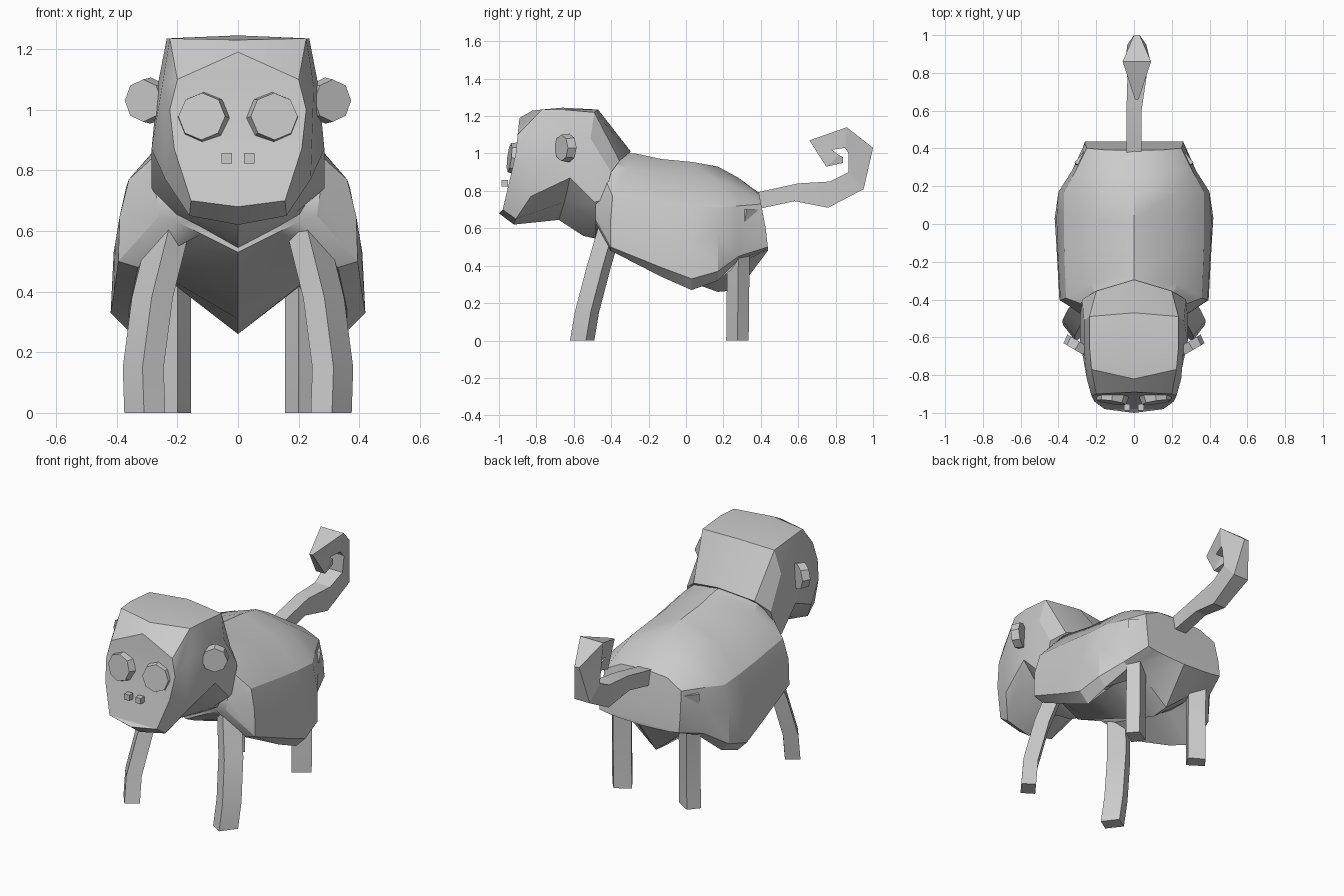
import bpy
import bmesh
import math
from mathutils import Vector

default_cube = bpy.data.objects.get("Cube")
if default_cube:
    bpy.data.objects.remove(default_cube, do_unlink=True)

# Single flat grey for the whole animal
grey = bpy.data.materials.new("plain grey")
grey.use_nodes = True
colour = (.6, .6, .6, 1)
grey.diffuse_color = colour
grey.node_tree.nodes["Principled BSDF"].inputs["Base Color"].default_value = colour


def finish(name, bm, smooth_angle=30):
    """Turn a bmesh into a shaded, coloured object."""
    bmesh.ops.recalc_face_normals(bm, faces=bm.faces)
    mesh = bpy.data.meshes.new(name)
    bm.to_mesh(mesh)
    bm.free()
    mesh.materials.append(grey)
    obj = bpy.data.objects.new(name, mesh)
    bpy.context.collection.objects.link(obj)
    bpy.ops.object.select_all(action='DESELECT')
    obj.select_set(True)
    bpy.context.view_layer.objects.active = obj
    bpy.ops.object.shade_smooth_by_angle(angle=math.radians(smooth_angle))
    return obj


def loft(name, rings, smooth_angle=30):
    """Skin closed rings that all have the same point count, and cap the ends."""
    bm = bmesh.new()
    loops = [[bm.verts.new(point) for point in ring] for ring in rings]
    count = len(loops[0])
    for lower, upper in zip(loops, loops[1:]):
        for i in range(count):
            j = (i + 1) % count
            bm.faces.new((lower[i], lower[j], upper[j], upper[i]))
    # Caps are built as strips running across the ring
    for loop in (loops[0], loops[-1]):
        for i in range(count // 2):
            strip = [loop[i], loop[i + 1], loop[-i - 1], loop[-i]]
            bm.faces.new(list(dict.fromkeys(strip)))
    return finish(name, bm, smooth_angle)


def mirrored_ring(half):
    """Complete a half ring that starts and ends on the centre plane."""
    other = [(-x, y, z) for x, y, z in reversed(half[1:-1])]
    return list(half) + other


def disc(name, centre, axis, radius, top_radius, depth):
    """Eight-sided plate facing along an axis."""
    bm = bmesh.new()
    bmesh.ops.create_cone(bm, cap_ends=True, segments=8, radius1=radius,
                          radius2=top_radius, depth=depth)
    bmesh.ops.rotate(bm, verts=bm.verts,
                     matrix=Vector(axis).to_track_quat('Z', 'Y').to_matrix())
    bmesh.ops.translate(bm, verts=bm.verts, vec=centre)
    return finish(name, bm, 20)


# Body: cross-sections from neck to rump, each with a position and a lean
body_sections = [
    (-.36, -.5, [(0, 1), (.2, .95), (.26, .86), (.27, .72),
                 (.26, .65), (.2, .63), (.12, .59), (0, .53)]),
    (-.27, -.53, [(0, 1), (.23, .92), (.36, .77), (.39, .65),
                  (.395, .5), (.33, .48), (.2, .55), (0, .49)]),
    (-.13, 0, [(0, .97), (.22, .89), (.37, .74), (.405, .56),
               (.41, .39), (.36, .34), (.23, .48), (0, .38)]),
    (.03, 0, [(0, .955), (.22, .875), (.37, .72), (.41, .53),
              (.42, .33), (.36, .27), (.24, .45), (0, .31)]),
    (.17, 0, [(0, .93), (.23, .85), (.37, .71), (.4, .56),
              (.4, .37), (.35, .32), (.22, .43), (0, .26)]),
    (.28, 0, [(0, .87), (.22, .82), (.31, .72), (.33, .6),
              (.31, .45), (.27, .43), (.17, .41), (0, .27)]),
    (.39, .19, [(0, .79), (.15, .78), (.25, .73), (.26, .6),
                (.26, .5), (.2, .49), (.13, .485), (0, .48)]),
]
body_rings = []
for y, lean, points in body_sections:
    top = points[0][1]
    half = [(x, y + lean * min(top - z, .25), z) for x, z in points]
    body_rings.append(mirrored_ring(half))
loft("body", body_rings)

# Head: half rings from the nape to the flat face, hollow under the cheeks
head_halves = [
    [(0, -.295, 1.01), (.2, -.355, .96), (.275, -.4, .9),
     (.28, -.44, .75), (.22, -.44, .65), (0, -.42, .53)],
    [(0, -.47, 1.235), (.235, -.49, 1.22), (.265, -.51, 1.08),
     (.285, -.49, .74), (.19, -.52, .66), (0, -.55, .56)],
    [(0, -.66, 1.245), (.235, -.66, 1.235), (.265, -.64, 1.08),
     (.285, -.62, .87), (.14, -.65, .74), (0, -.68, .645)],
    [(0, -.82, 1.23), (.225, -.77, 1.235), (.25, -.82, 1.08),
     (.24, -.83, .77), (.16, -.91, .65), (0, -.92, .62)],
    [(0, -.89, 1.19), (.2, -.9, 1.1), (.225, -.91, 1),
     (.21, -.94, .87), (.155, -.98, .7), (0, -1, .68)],
]
loft("head", [mirrored_ring(half) for half in head_halves])

# Tail: outer and inner edge of the curl in side view, with half widths
tail_steps = [
    ((.37, .7), (.37, .79), .04, .04),
    ((.58, .745), (.6, .84), .035, .04),
    ((.76, .71), (.77, .85), .04, .05),
    ((.95, .81), (.87, .9), .05, .06),
    ((1, 1.03), (.87, 1), .015, .07),
    ((.86, 1.14), (.85, 1.03), .075, .06),
    ((.66, 1.07), (.78, 1.02), .01, .04),
    ((.75, .93), (.82, .99), .03, .03),
    ((.84, .95), (.84, .98), .02, .02),
]
tail_rings = []
for outer, inner, outer_half, inner_half in tail_steps:
    # The curl sits slightly to the left
    drift = .015 if outer[0] > .65 else 0
    tail_rings.append([(drift - outer_half, *outer), (drift + outer_half, *outer),
                       (drift + inner_half, *inner), (drift - inner_half, *inner)])
loft("tail", tail_rings, 20)

# Legs: a skewed four-sided section carried along a short path
legs = {
    "front_leg": ([(.005, -.065), (.07, .02), (0, .065), (-.065, -.02)],
                  [(.305, -.555, 0), (.31, -.53, .15),
                   (.28, -.47, .38), (.22, -.4, .62)]),
    "back_leg": ([(-.02, -.06), (.07, 0), (.02, .06), (-.065, .01)],
                 [(.22, .275, 0), (.22, .28, .45), (.245, .325, .7)]),
}

for side, label in ((1, "left"), (-1, "right")):
    for part, (section, path) in legs.items():
        rings = [[(side * (x + dx), y + dy, z) for dx, dy in section]
                 for x, y, z in path]
        loft(f"{label}_{part}", rings, 20)

    # Ears and eyes
    disc(f"{label}_ear", (side * .3, -.645, 1.03), (side * .5, -.85, 0),
         .076, .07, .05)
    disc(f"{label}_eye", (side * .116, -.92, .975), (side * .15, -1, .12),
         .088, .078, .05)

    # Nostril
    bm = bmesh.new()
    bmesh.ops.create_cube(bm, size=.034)
    bmesh.ops.translate(bm, verts=bm.verts, vec=(side * .037, -.97, .84))
    finish(f"{label}_nostril", bm)
